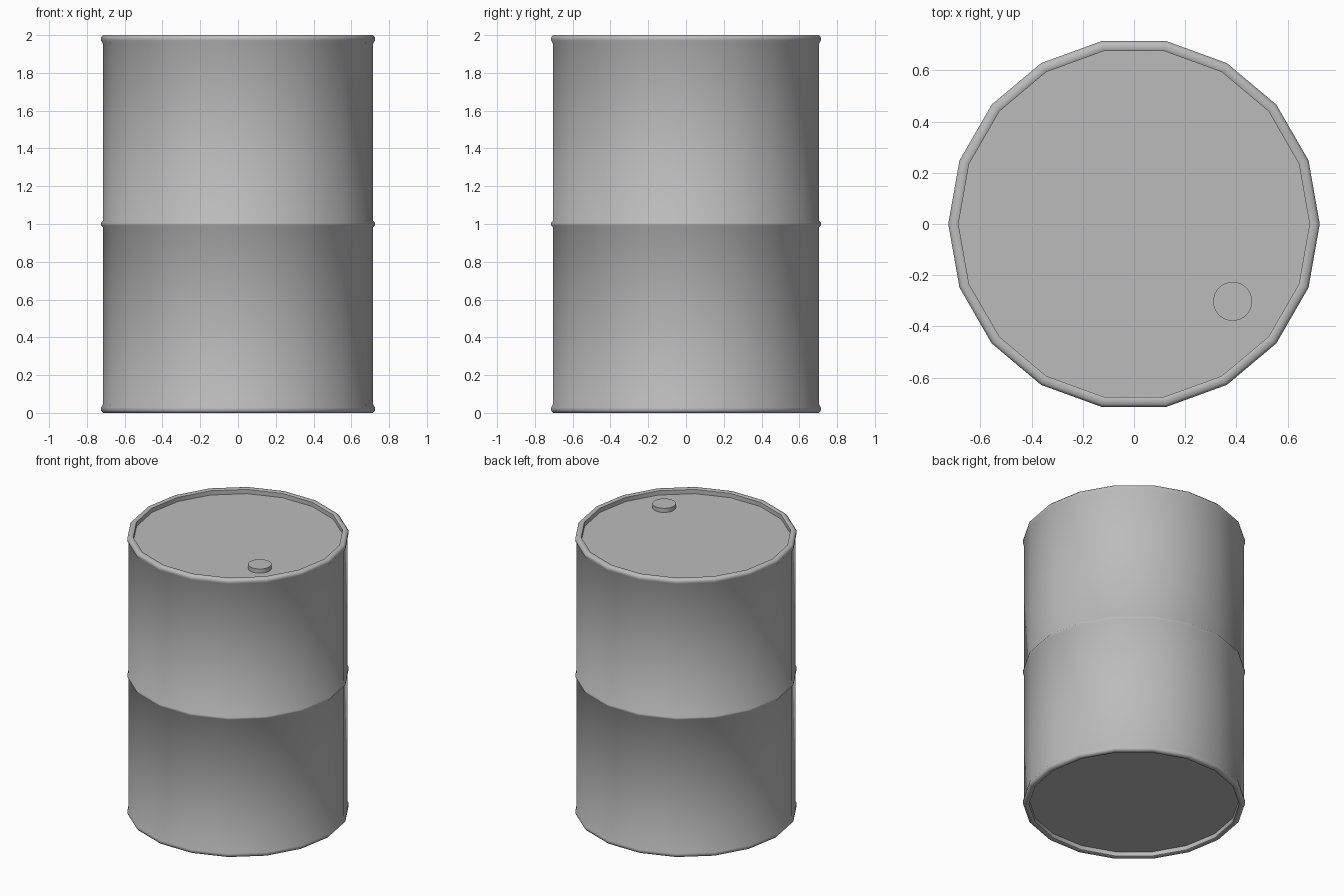
import bpy, bmesh, math
from mathutils import Matrix

SIDES = 18

if "Cube" in bpy.data.objects:
    bpy.data.objects.remove(bpy.data.objects["Cube"], do_unlink=True)

steel = bpy.data.materials.new("grey_steel")
steel.use_nodes = True
GREY = (0.5, 0.5, 0.5, 1)
steel.diffuse_color = GREY
steel.node_tree.nodes["Principled BSDF"].inputs["Base Color"].default_value = GREY


def finish(name, bm, angle):
    bmesh.ops.recalc_face_normals(bm, faces=bm.faces)
    mesh = bpy.data.meshes.new(name)
    bm.to_mesh(mesh)
    bm.free()
    obj = bpy.data.objects.new(name, mesh)
    bpy.context.collection.objects.link(obj)
    mesh.materials.append(steel)
    bpy.ops.object.select_all(action='DESELECT')
    obj.select_set(True)
    bpy.context.view_layer.objects.active = obj
    bpy.ops.object.shade_smooth_by_angle(angle=math.radians(angle))
    return obj


def lathe(name, profile, angle):
    """Turn (radius, z) points into a solid closed by flat discs at both ends."""
    bm = bmesh.new()
    rings = []
    for r, z in profile:
        rings.append([bm.verts.new((r * math.cos(math.tau * i / SIDES),
                                    r * math.sin(math.tau * i / SIDES), z))
                      for i in range(SIDES)])
    for low, high in zip(rings, rings[1:]):
        for i in range(SIDES):
            j = (i + 1) % SIDES
            bm.faces.new((low[i], low[j], high[j], high[i]))
    bm.faces.new(rings[0][::-1])
    bm.faces.new(rings[-1])
    return finish(name, bm, angle)


# Drum: recessed end, rolled rim and wall, mirrored about the middle hoop
WALL, HOOP, INNER = 0.716, 0.725, 0.685
lower = [(INNER, 0.035), (INNER, 0.004), (0.692, 0), (0.714, 0), (HOOP, 0.012),
         (HOOP, 0.028), (WALL, 0.045), (WALL, 0.983), (HOOP, 0.994)]
upper = [(r, 2 - z) for r, z in reversed(lower)]
lathe("drum_body", lower + upper, 50)

# Filler cap on the recessed lid
bm = bmesh.new()
bmesh.ops.create_cone(bm, cap_ends=True, segments=32, radius1=0.076, radius2=0.076,
                      depth=0.04, matrix=Matrix.Translation((0.385, -0.302, 1.975)))
finish("filler_cap", bm, 40)
